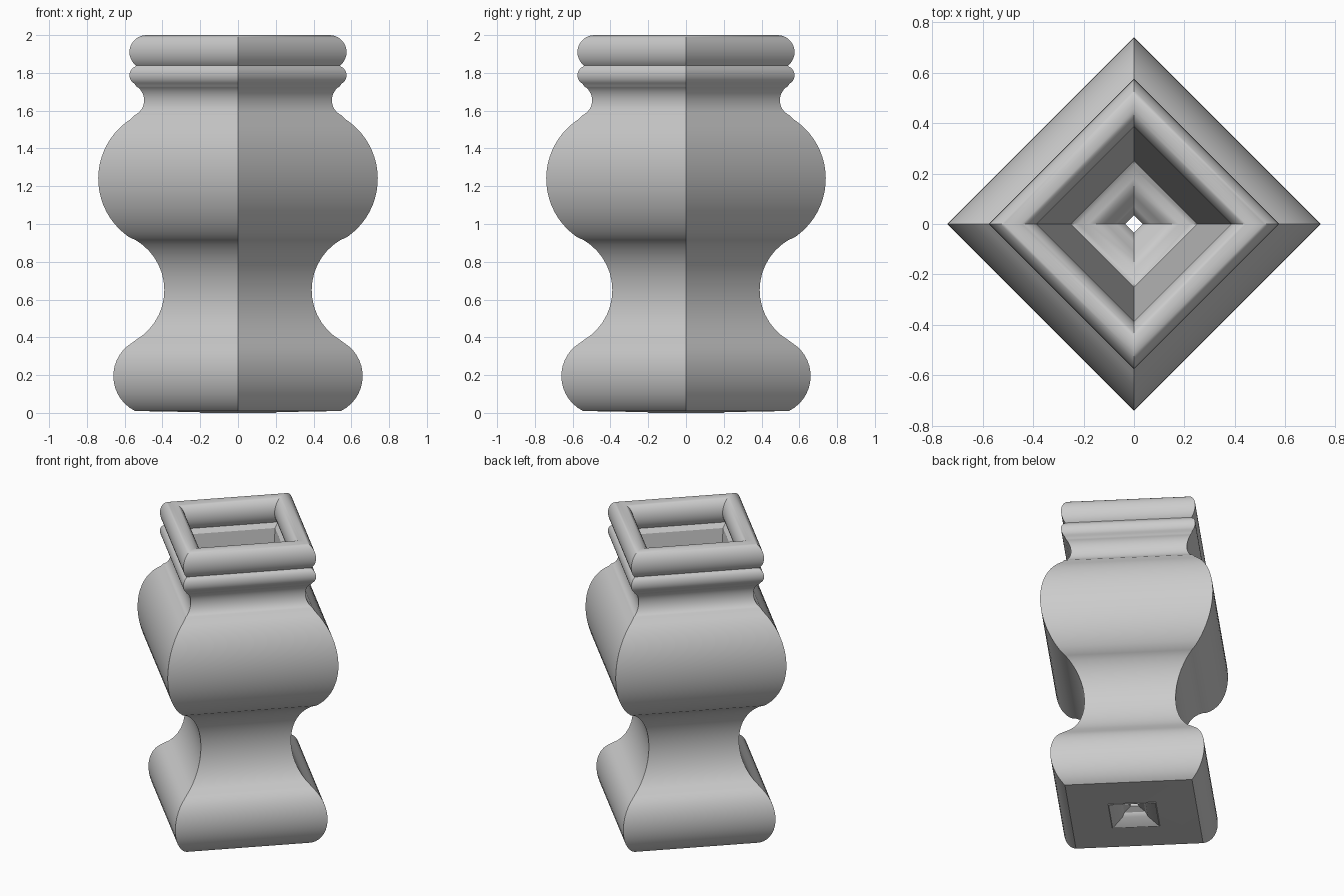
import bpy, bmesh, math

cube = bpy.data.objects.get("Cube")
if cube:
    bpy.data.objects.remove(cube, do_unlink=True)

# Plain grey material
grey = bpy.data.materials.new("stone_grey")
grey.use_nodes = True
colour = (0.6, 0.6, 0.6, 1.0)
grey.diffuse_color = colour
grey.node_tree.nodes["Principled BSDF"].inputs["Base Color"].default_value = colour


def arc(r0, z0, radius, z_start, z_end, bulge=1, n=14):
    """Arc with its widest (bulge 1) or narrowest (bulge -1) point at r0, z0."""
    a = math.asin(max(-1, min(1, (z_start - z0) / radius)))
    b = math.asin(max(-1, min(1, (z_end - z0) / radius)))
    centre = r0 - bulge * radius
    return [(centre + bulge * radius * math.cos(a + (b - a) * i / n),
             z0 + radius * math.sin(a + (b - a) * i / n)) for i in range(n + 1)]


# Closed wall section, up the outside and down the inside
profile = [(0.20, 0.0), (0.205, 0.004)]
profile += arc(0.66, 0.195, 0.206, 0.01, 0.372)                # foot
profile += arc(0.39, 0.65, 0.307, 0.385, 0.915, -1)            # waist
profile += arc(0.74, 1.24, 0.375, 0.93, 1.555, n=20)           # belly
profile += arc(0.497, 1.655, 0.087, 1.575, 1.73, -1)           # neck
profile += arc(0.575, 1.787, 0.05, 1.743, 1.833, n=10)         # collar
profile += arc(0.575, 1.91, 0.09, 1.839, 2.0)                  # lip, outside
profile += arc(0.385, 1.91, 0.09, 2.0, 1.839, -1)              # lip, inside
profile += [(0.39, 1.81), (0.25, 0.24)]                        # inner wall
profile += [(0.22, 0.225), (0.18, 0.215), (0.14, 0.20)]        # floor
profile += [(0.11, 0.17), (0.07, 0.15), (0.035, 0.11)]         # drain hole
profile += [(0.035, 0.08), (0.09, 0.06), (0.11, 0.035)]        # recess below

# Sweep the section around four corners
bm = bmesh.new()
corners = [(1, 0), (0, 1), (-1, 0), (0, -1)]
rings = [[bm.verts.new((r * cx, r * cy, z)) for r, z in profile] for cx, cy in corners]
count = len(profile)
for k in range(4):
    a, b = rings[k], rings[(k + 1) % 4]
    for i in range(count):
        j = (i + 1) % count
        bm.faces.new((a[i], b[i], b[j], a[j]))
bmesh.ops.remove_doubles(bm, verts=bm.verts, dist=0.0005)
bmesh.ops.recalc_face_normals(bm, faces=bm.faces)

mesh = bpy.data.meshes.new("square_vase")
bm.to_mesh(mesh)
bm.free()
mesh.materials.append(grey)
vase = bpy.data.objects.new("square_vase", mesh)
bpy.context.collection.objects.link(vase)

# Smooth along the curves, crisp at the corners
bpy.ops.object.select_all(action='DESELECT')
vase.select_set(True)
bpy.context.view_layer.objects.active = vase
bpy.ops.object.shade_smooth_by_angle(angle=math.radians(32))
